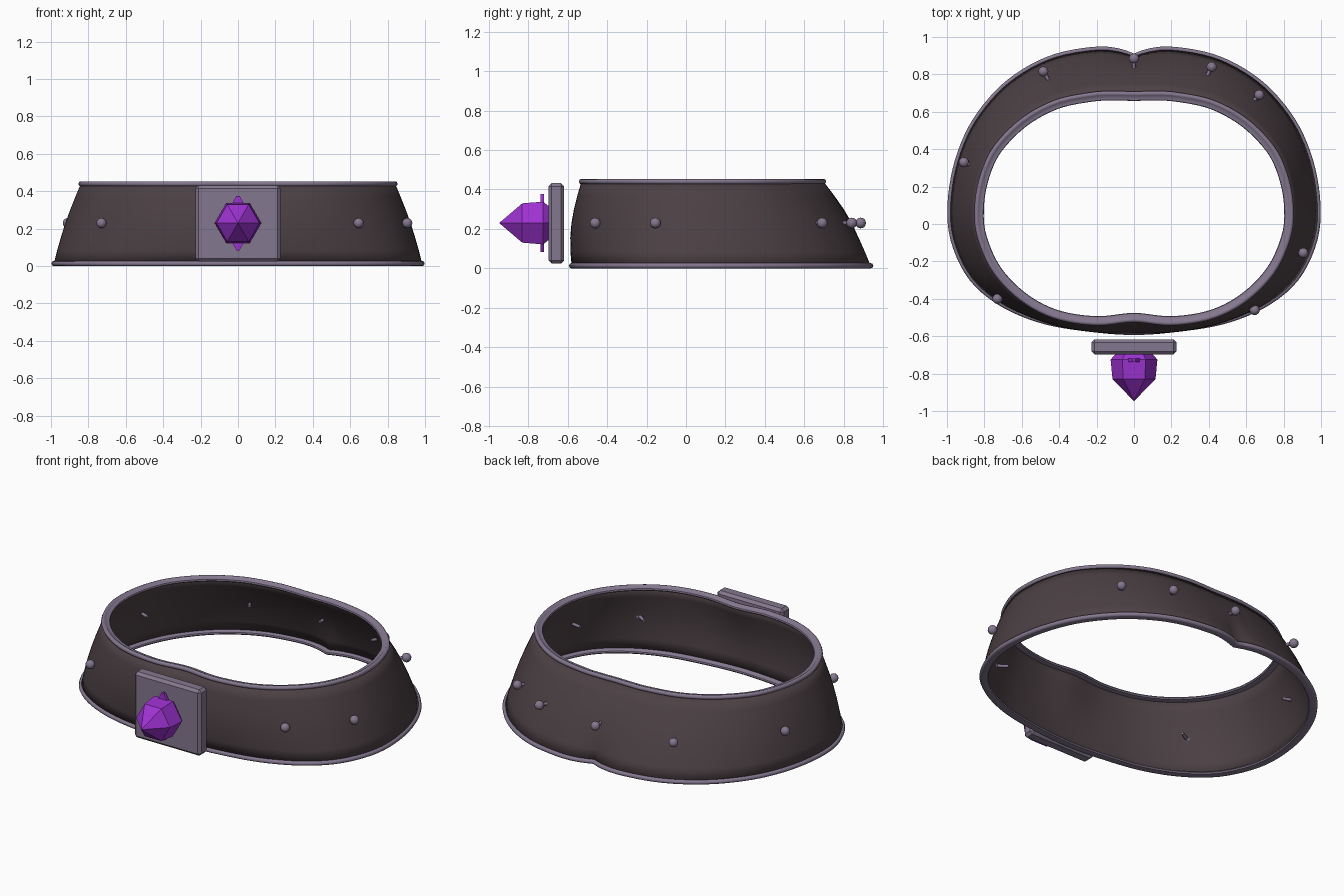
import bpy, bmesh, math
from mathutils import Vector

if "Cube" in bpy.data.objects:
    bpy.data.objects.remove(bpy.data.objects["Cube"])


def material(name, rgb):
    m = bpy.data.materials.new(name)
    m.diffuse_color = (*rgb, 1)
    m.use_nodes = True
    m.node_tree.nodes["Principled BSDF"].inputs["Base Color"].default_value = m.diffuse_color
    return m


LEATHER = material("dark leather", (0.072, 0.052, 0.058))
METAL = material("mauve metal", (0.23, 0.185, 0.272))
PURPLE = material("purple crystal", (0.34, 0.032, 0.64))

# Right half outlines, running from the back centre to the front centre
BOTTOM = [(0, .897), (.08, .925), (.2, .935), (.4, .902), (.57, .828), (.73, .705), (.87, .52),
          (.955, .3), (.985, .07), (.96, -.11), (.87, -.29), (.72, -.42), (.52, -.51), (.3, -.555),
          (0, -.58)]
TOP = [(0, .695), (.1, .697), (.22, .692), (.42, .65), (.6, .55), (.745, .40), (.815, .24),
       (.84, .08), (.825, -.07), (.745, -.25), (.6, -.40), (.42, -.495), (.2, -.53), (0, -.512)]
STEPS = 6
Z0, Z1 = 0.0135, 0.44


def ring(half, count=120):
    """Smooth the half outline, space it evenly and mirror it into a closed loop."""
    p = [Vector(q) for q in half]
    p = [2 * p[0] - p[1]] + p + [Vector((-p[-2].x, p[-2].y))]
    out = []
    for a, b, c, d in zip(p, p[1:], p[2:], p[3:]):
        for k in range(STEPS):
            t = k / STEPS
            out.append(0.5 * (2 * b + (c - a) * t + (2 * a - 5 * b + 4 * c - d) * t * t
                              + (3 * b - a - 3 * c + d) * t ** 3))
    out.append(p[-2])
    dist = [0]
    for a, b in zip(out, out[1:]):
        dist.append(dist[-1] + (b - a).length)
    even, j, h = [], 0, count // 2
    for i in range(h + 1):
        s = dist[-1] * i / h
        while j < len(out) - 2 and dist[j + 1] < s:
            j += 1
        even.append(out[j].lerp(out[j + 1], (s - dist[j]) / (dist[j + 1] - dist[j])))
    return even + [Vector((-q.x, q.y)) for q in reversed(even[1:-1])]


def mesh_object(name, bm, mat, smooth=None):
    me = bpy.data.meshes.new(name)
    bm.to_mesh(me)
    bm.free()
    me.materials.append(mat)
    ob = bpy.data.objects.new(name, me)
    bpy.context.collection.objects.link(ob)
    if smooth:
        bpy.ops.object.select_all(action='DESELECT')
        ob.select_set(True)
        bpy.context.view_layer.objects.active = ob
        bpy.ops.object.shade_smooth_by_angle(angle=math.radians(smooth))
    return ob


def bridge(bm, r, s):
    for i in range(len(r)):
        k = (i + 1) % len(r)
        bm.faces.new((r[i], s[i], s[k], r[k]))


# Thin flared band, bulged a little at mid height, most at the front
low, high = ring(BOTTOM), ring(TOP)
bm = bmesh.new()
LEVELS = 6
rows = []
for j in range(LEVELS + 1):
    t = j / LEVELS
    row = []
    for a, b in zip(low, high):
        q = a.lerp(b, t)
        d = q.normalized()
        bulge = 0.012 + (0.022 if d.y < 0 else 0.01) * d.y ** 2
        if d.y > 0:
            bulge += 0.02 * math.exp(-(q.x / 0.08) ** 2)
        q += d * bulge * math.sin(math.pi * t)
        row.append(bm.verts.new((q.x, q.y, Z0 + (Z1 - Z0) * t)))
    rows.append(row)
for r, s in zip(rows, rows[1:]):
    bridge(bm, r, s)
band = mesh_object("band", bm, LEATHER, 40)
solid = band.modifiers.new("thickness", 'SOLIDIFY')
solid.thickness = 0.006
solid.offset = -1

# Trim along both edges: rounded outer bead with a flat inner lip (outward, up)
PROFILE = [(.0135, 0), (.009, .010), (0, .0135), (-.009, .010), (-.014, .004), (-.034, .003),
           (-.037, -.004), (-.033, -.011), (0, -.0135), (.009, -.010)]


def trim(name, loop, z):
    bm = bmesh.new()
    n = len(loop)
    outward = []
    for i in range(n):
        d = (loop[(i + 1) % n] - loop[i - 1]).normalized()
        outward.append(Vector((-d.y, d.x)))
    loops = [[bm.verts.new((q.x + o.x * u, q.y + o.y * u, z + w)) for q, o in zip(loop, outward)]
             for u, w in PROFILE]
    for r, s in zip(loops, loops[1:] + loops[:1]):
        bridge(bm, r, s)
    bmesh.ops.recalc_face_normals(bm, faces=bm.faces)
    mesh_object(name, bm, METAL, 50)


trim("bottom_trim", low, Z0)
trim("top_trim", high, Z1)

# Studs around the band, each with a thin shank through the wall
STUDS = [(-.485, .815), (0, .885), (.415, .84), (.67, .69),
         (-.91, .33), (.905, -.155), (.645, -.46), (-.73, -.40)]
for x, y in STUDS:
    bm = bmesh.new()
    bmesh.ops.create_uvsphere(bm, u_segments=16, v_segments=10, radius=0.027)
    inward = -Vector((x, y, 0)).normalized()
    shank = bmesh.ops.create_cone(bm, cap_ends=True, segments=8, radius1=0.011, radius2=0.009,
                                  depth=0.085)["verts"]
    bmesh.ops.translate(bm, vec=(0, 0, 0.0425), verts=shank)
    bmesh.ops.rotate(bm, verts=shank, cent=(0, 0, 0),
                     matrix=inward.to_track_quat('Z', 'Y').to_matrix())
    mesh_object("stud", bm, METAL, 60).location = (x, y, 0.23)

# Bevelled square plate in front
bm = bmesh.new()
bmesh.ops.create_cube(bm, size=1)
bmesh.ops.scale(bm, vec=(0.455, 0.079, 0.408), verts=bm.verts)
bmesh.ops.bevel(bm, geom=bm.edges[:], offset=0.016, segments=1, affect='EDGES')
mesh_object("plate", bm, METAL).location = (0, -0.657, 0.228)

# Six-sided crystal: rings of (y, radius), closed by a tip
bm = bmesh.new()
prev = None
for y, r in [(-.685, .09), (-.725, .125), (-.83, .115)]:
    cur = [bm.verts.new((r * math.cos(i * math.pi / 3), y, 0.23 + r * math.sin(i * math.pi / 3)))
           for i in range(6)]
    if prev:
        bridge(bm, prev, cur)
    else:
        bm.faces.new(cur)
    prev = cur
tip = bm.verts.new((0, -.947, 0.23))
for i in range(6):
    bm.faces.new((prev[i], prev[(i + 1) % 6], tip))
bmesh.ops.recalc_face_normals(bm, faces=bm.faces)
mesh_object("crystal", bm, PURPLE)

# Thin diamond plate showing above and below the crystal
bm = bmesh.new()
face = bm.faces.new([bm.verts.new((x, -.719, .23 + z))
                     for x, z in [(.09, 0), (.008, .146), (-.008, .146),
                                  (-.09, 0), (-.008, -.146), (.008, -.146)]])
ext = bmesh.ops.extrude_face_region(bm, geom=[face])
bmesh.ops.translate(bm, vec=(0, -.018, 0),
                    verts=[v for v in ext["geom"] if isinstance(v, bmesh.types.BMVert)])
bmesh.ops.recalc_face_normals(bm, faces=bm.faces)
mesh_object("crystal_sliver", bm, PURPLE)
